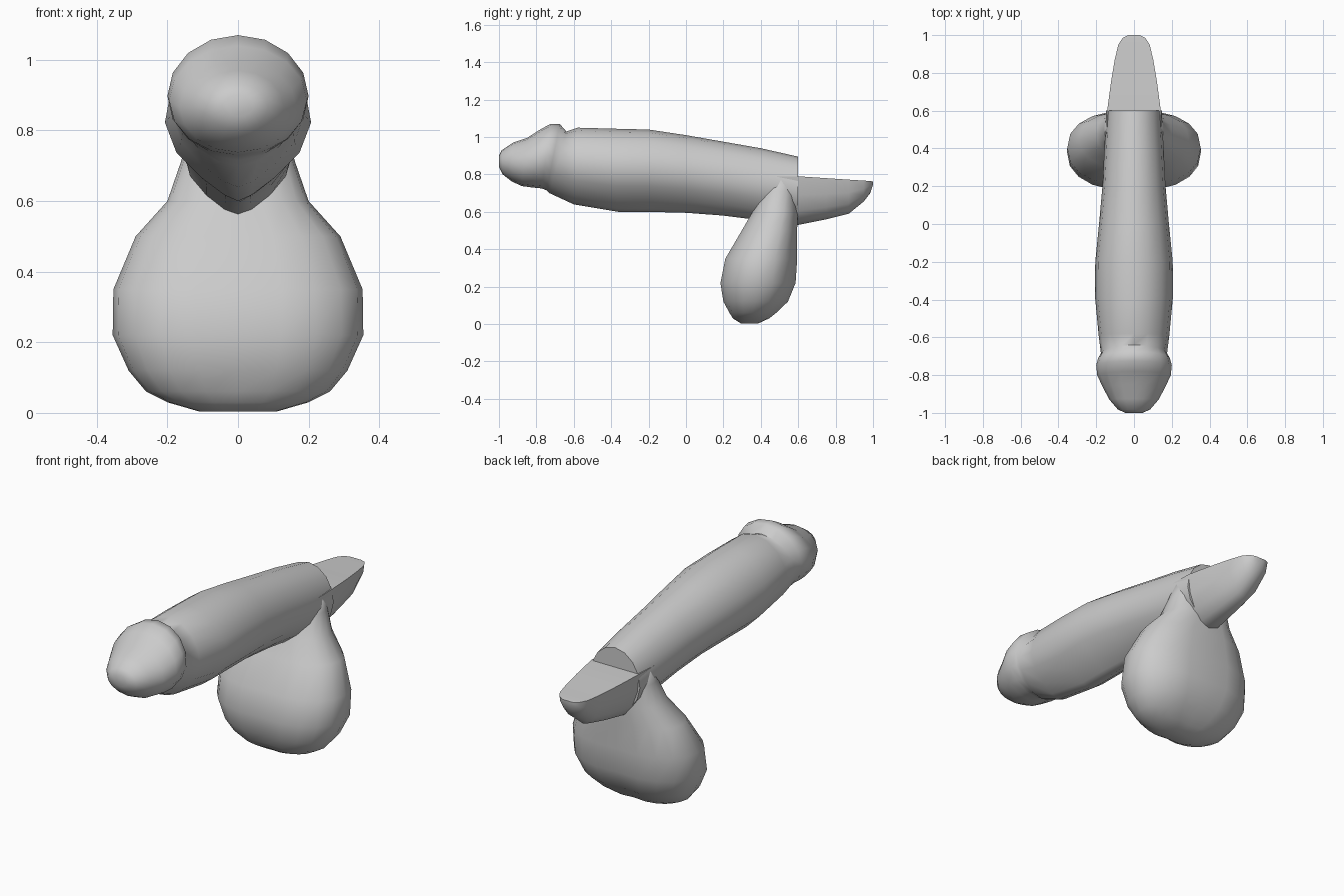
import bpy, bmesh, math

if "Cube" in bpy.data.objects:
    bpy.data.objects.remove(bpy.data.objects["Cube"])

grey = bpy.data.materials.new("plain grey")
grey.diffuse_color = (0.6, 0.6, 0.6, 1)
grey.use_nodes = True
grey.node_tree.nodes["Principled BSDF"].inputs["Base Color"].default_value = grey.diffuse_color
N = 16


def spow(v, e):
    return math.copysign(abs(v) ** e, v)


def loft(name, rings, angle=60):
    """Skin closed rings of points, cap both ends, shade smooth."""
    bm = bmesh.new()
    loops = [[bm.verts.new(p) for p in r] for r in rings]
    for a, b in zip(loops, loops[1:]):
        n = len(a)
        for i in range(n):
            j = (i + 1) % n
            bm.faces.new((a[i], a[j], b[j], b[i]))
    bm.faces.new(loops[0])
    bm.faces.new(loops[-1])
    bmesh.ops.recalc_face_normals(bm, faces=bm.faces[:])
    me = bpy.data.meshes.new(name)
    bm.to_mesh(me)
    bm.free()
    me.materials.append(grey)
    ob = bpy.data.objects.new(name, me)
    bpy.context.collection.objects.link(ob)
    bpy.ops.object.select_all(action='DESELECT')
    ob.select_set(True)
    bpy.context.view_layer.objects.active = ob
    bpy.ops.object.shade_smooth_by_angle(angle=math.radians(angle))
    return ob


# Shaft and head: top y, top z, bottom y, bottom z, half width, keel sharpness
shaft = [
    (-1.0, .90, -1.0, .84, .045, 0),
    (-.985, .93, -.98, .80, .085, 0),
    (-.925, .97, -.935, .765, .13, 0),
    (-.85, .995, -.88, .738, .165, 0),
    (-.78, 1.04, -.82, .73, .195, 0),
    (-.725, 1.07, -.77, .725, .20, 0),
    (-.675, 1.07, -.745, .715, .19, .1),
    (-.64, 1.03, -.73, .70, .175, .2),
    (-.58, 1.05, -.60, .64, .187, .5),
    (-.40, 1.045, -.36, .60, .207, .6),
    (-.20, 1.04, -.20, .60, .205, .6),
    (0, 1.01, 0, .595, .185, .6),
    (.20, .975, .20, .58, .167, .5),
    (.40, .94, .40, .555, .157, .4),
    (.60, .895, .60, .54, .147, .3),
]
rings = []
for yt, zt, yb, zb, w, keel in shaft:
    ring = []
    for i in range(N):
        a = math.tau * i / N
        c, s = math.cos(a), math.sin(a)
        t = (1 + c) / 2
        x = w * s * (1 - keel * min(c, 0) ** 2)
        ring.append((x, yb + (yt - yb) * t, zb + (zt - zb) * t))
    rings.append(ring)
loft("shaft", rings)

# Rear root: flat top, rounded belly; y, top z, bottom z, half width
root = [
    (.45, .79, .55, .145), (.60, .79, .53, .142), (.75, .78, .56, .122),
    (.87, .772, .59, .102), (.95, .767, .655, .083), (.985, .765, .70, .06),
    (1.0, .762, .745, .03),
]
rings = []
for y, zt, zb, w in root:
    ring = []
    for i in range(9):
        a = math.pi * i / 8
        ring.append((w * math.cos(a), y, zt - (zt - zb) * math.sin(a)))
    rings.append(ring)
loft("rear_root", rings)

# Hanging sac: z, front y, back y, half width, crease depth
sac = [
    (.004, .29, .39, .11, .1), (.03, .245, .45, .20, .12),
    (.06, .225, .49, .26, .12), (.12, .19, .555, .31, .1),
    (.22, .173, .597, .355, .08), (.35, .20, .605, .353, .08),
    (.50, .29, .602, .29, .08), (.60, .35, .605, .20, .06),
    (.71, .40, .60, .162, .03), (.79, .43, .59, .14, 0),
]
rings = []
for z, yf, yb, w, crease in sac:
    yc, h = (yf + yb) / 2, (yb - yf) / 2
    ring = []
    for i in range(20):
        a = math.tau * i / 20
        x = w * spow(math.cos(a), .9)
        y = h * spow(math.sin(a), .85)
        y *= 1 - crease * max(0, 1 - abs(x) / (.4 * w))
        ring.append((x, yc + y, z))
    rings.append(ring)
loft("hanging_sac", rings, 80)
